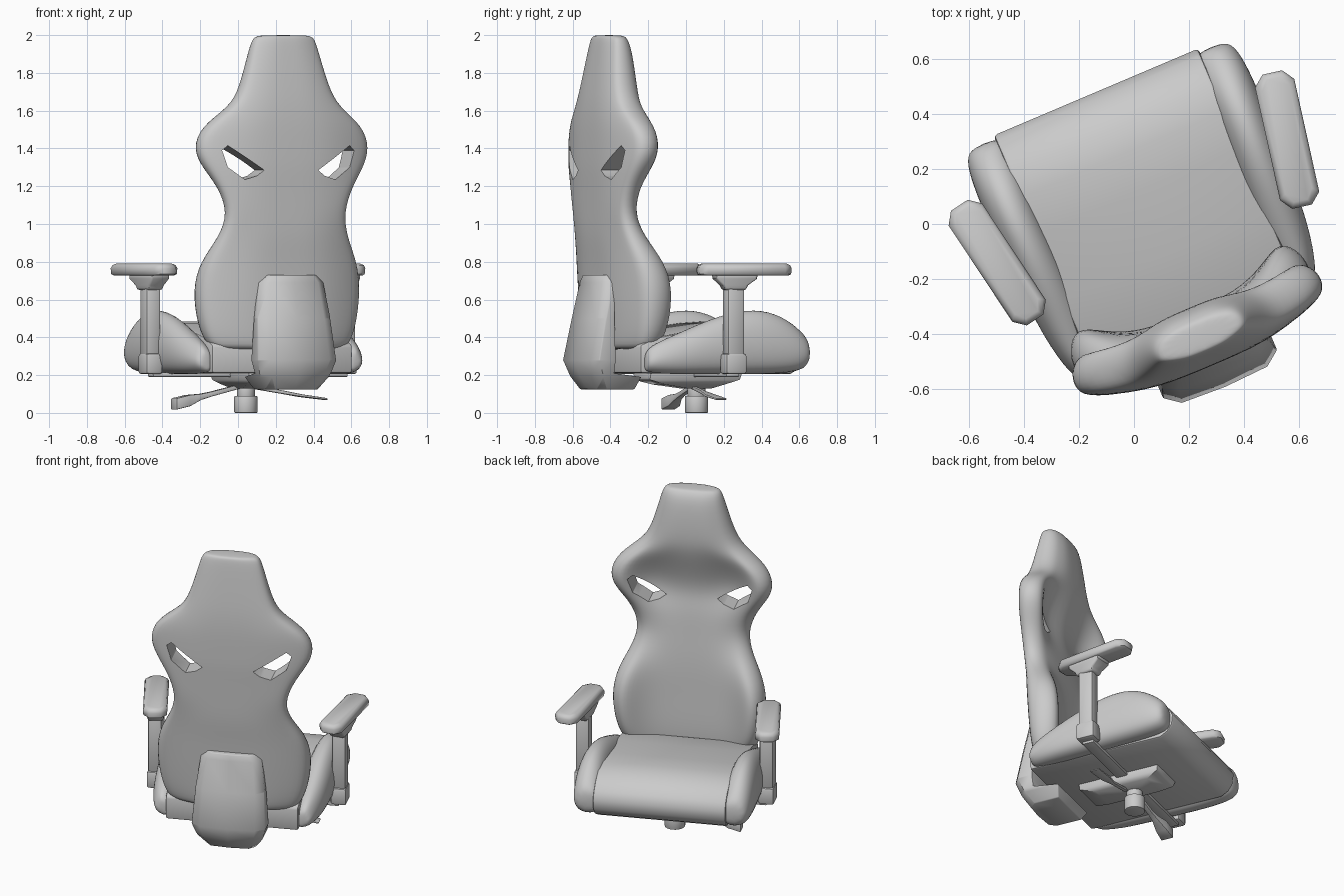
import bpy, bmesh, math
from mathutils import Matrix, Vector

if "Cube" in bpy.data.objects:
    bpy.data.objects.remove(bpy.data.objects["Cube"])

# chair is modelled facing +y around x = 0, then turned into place
PLACE = Matrix.Rotation(math.radians(23), 4, 'Z') @ Matrix.Translation((0.06, 0, 0))


def finish(name, bm, subsurf=0, bevel=0, angle=40, cutters=()):
    bmesh.ops.recalc_face_normals(bm, faces=bm.faces)
    me = bpy.data.meshes.new(name)
    bm.to_mesh(me)
    bm.free()
    ob = bpy.data.objects.new(name, me)
    bpy.context.collection.objects.link(ob)
    bpy.ops.object.select_all(action='DESELECT')
    ob.select_set(True)
    bpy.context.view_layer.objects.active = ob
    if subsurf:
        ob.modifiers.new("smooth", 'SUBSURF').levels = subsurf
    if bevel:
        m = ob.modifiers.new("bevel", 'BEVEL')
        m.width, m.segments, m.angle_limit = bevel, 2, math.radians(50)
    for c in cutters:
        m = ob.modifiers.new("cut", 'BOOLEAN')
        m.operation, m.object, m.solver = 'DIFFERENCE', c, 'EXACT'
    for m in list(ob.modifiers):
        bpy.ops.object.modifier_apply(modifier=m.name)
    bpy.ops.object.shade_smooth_by_angle(angle=math.radians(angle))
    return ob


def loft(rings):
    bm = bmesh.new()
    vs = [[bm.verts.new(p) for p in r] for r in rings]
    n = len(rings[0])
    for a, b in zip(vs, vs[1:]):
        for i in range(n):
            j = (i + 1) % n
            bm.faces.new((a[i], a[j], b[j], b[i]))
    bm.faces.new(vs[0][::-1])
    bm.faces.new(vs[-1])
    return bm


def box(x0, x1, y0, y1, z0, z1):
    return loft([[(x0, y0, z), (x1, y0, z), (x1, y1, z), (x0, y1, z)] for z in (z0, z1)])


def symmetric(half):
    # half outline runs from centre to centre on the +x side
    return half + [(-x, y) for x, y in half[-2:0:-1]]


# eye-shaped openings in the backrest
EYE = [(.155, 1.285), (.35, 1.415), (.38, 1.39), (.35, 1.30), (.26, 1.235), (.195, 1.255)]
cutters = []
for s, side in ((1, "right"), (-1, "left")):
    c = finish("opening_cutter_" + side, loft([[(s * x, y, z) for x, z in EYE] for y in (-1, 0)]))
    c.hide_render = True
    cutters.append(c)

# backrest: height, half width, back centre, back edge, wing front, front centre
BACK = [
    (.335, .34, -.50, -.46, -.35, -.38), (.35, .40, -.52, -.47, -.31, -.375),
    (.46, .45, -.53, -.475, -.27, -.37), (.65, .475, -.545, -.48, -.25, -.38),
    (.80, .445, -.555, -.50, -.29, -.385), (.93, .365, -.57, -.535, -.385, -.395),
    (1.06, .33, -.575, -.56, -.44, -.41), (1.2, .385, -.58, -.555, -.42, -.42),
    (1.3, .46, -.585, -.54, -.37, -.43), (1.4, .505, -.585, -.525, -.34, -.415),
    (1.52, .46, -.585, -.535, -.355, -.385),
    (1.62, .31, -.58, -.555, -.395, -.365), (1.72, .25, -.57, -.55, -.40, -.355),
    (1.94, .19, -.54, -.52, -.41, -.375), (1.99, .17, -.53, -.51, -.43, -.41),
    (2.0, .13, -.52, -.505, -.44, -.425)]
# depth of the brow creases beside the centre ridge
CREASE = {1.2: .01, 1.3: .045, 1.4: .06, 1.52: .035}
rings = []
for z, w, vb, ve, vt, vf in BACK:
    k = CREASE.get(z, 0)
    half = [(0, vf), (.42 * w, vf - k), (.68 * w, (vf + vt) / 2 - .6 * k), (.86 * w, vt),
            (w, .65 * vt + .35 * ve), (w, .2 * vt + .8 * ve), (.85 * w, ve), (.45 * w, vb), (0, vb)]
    rings.append([(x, y, z) for x, y in symmetric(half)])
finish("backrest", loft(rings), subsurf=2, cutters=cutters)
for c in cutters:
    bpy.data.objects.remove(c)

# rear cover over the joint of backrest and seat
rings = []
for z, w, vb, vf in [(.125, .15, -.6, -.39), (.19, .195, -.64, -.37), (.21, .205, -.648, -.53),
                     (.28, .225, -.675, -.53), (.5, .21, -.63, -.53), (.69, .185, -.592, -.52),
                     (.73, .15, -.585, -.52)]:
    half = [(0, vf), (w, vf), (w, vb + .05), (.75 * w, vb + .008), (0, vb)]
    rings.append([(x + .015, y, z) for x, y in symmetric(half)])
finish("rear_cover", loft(rings), bevel=.005)

# seat cushion side profile
SEAT = [(-.46, .21), (-.46, .36), (-.36, .40), (-.15, .44), (.1, .475), (.25, .485), (.35, .47), (.42, .435),
        (.47, .39), (.496, .34), (.49, .28), (.46, .235), (.41, .207)]
finish("seat_cushion", loft([[(x, y, z) for y, z in SEAT] for x in (-.405, .405)]), bevel=.015)

# side bolsters: y, inner x, outer x, bottom, top
BOLSTER = [(-.44, .40, .46, .23, .31), (-.42, .38, .49, .21, .36), (-.25, .35, .53, .2, .43),
           (-.02, .35, .54, .2, .53), (.18, .36, .55, .2, .565), (.33, .36, .55, .205, .525),
           (.44, .37, .54, .22, .44), (.485, .38, .51, .255, .385)]
for s, side in ((1, "right"), (-1, "left")):
    rings = []
    for y, a, b, z0, z1 in BOLSTER:
        h = z1 - z0
        sec = [(a, z0), (b - .05, z0), (b - .01, z0 + .2 * h), (b, z0 + .5 * h), (b - .02, z0 + .82 * h),
               (.4 * a + .6 * b, z1), (.75 * a + .25 * b, z1 - .06 * h), (a, z0 + .7 * h)]
        rings.append([(s * x, y, z) for x, z in sec])
    finish("bolster_" + side, loft(rings), subsurf=2)

    # armrest: foot, post, flared holder, splayed pad
    px, py = s * .56, .01
    finish("arm_foot_" + side, box(px - .048, px + .048, py - .06, py + .06, .205, .315), bevel=.015)
    finish("arm_post_" + side, box(px - .042, px + .042, py - .048, py + .048, .3, .68), bevel=.015)
    turn = Matrix.Translation((s * .573, .065, 0)) @ Matrix.Rotation(math.radians(-10.5 * s), 4, 'Z')
    rings = []
    for z, w, l, off in [(.65, .045, .058, -.055), (.675, .05, .068, -.055),
                         (.71, .058, .11, -.05), (.74, .058, .115, -.05)]:
        rings.append([turn @ Vector((i * w, off + j * l, z)) for i, j in ((-1, -1), (1, -1), (1, 1), (-1, 1))])
    finish("arm_holder_" + side, loft(rings), bevel=.012)
    rings = []
    for z, w, l in [(.727, .06, .235), (.735, .07, .248), (.765, .073, .25), (.782, .066, .242), (.79, .05, .228)]:
        c, d = .5 * w, .16 * l
        oct_ = [(-c, -l), (c, -l), (w, d - l), (w, l - d), (c, l), (-c, l), (-w, l - d), (-w, d - l)]
        rings.append([turn @ Vector((x, y, z)) for x, y in oct_])
    finish("arm_pad_" + side, loft(rings), angle=48)
    # bracket from the foot to the mechanism
    finish("arm_bracket_" + side, box(min(0, px), max(0, px), -.03, .045, .19, .215), bevel=.006)

# under-seat mechanism
MECH = [(.13, .055, -.04, .1), (.15, .085, -.18, .16), (.175, .11, -.28, .24), (.21, .12, -.28, .25)]
finish("tilt_mechanism", loft([[(-w, a, z), (w, a, z), (w, b, z), (-w, b, z)] for z, w, a, b in MECH]), bevel=.008)
for name, r, z0, z1 in (("gas_lift_socket", .062, 0, .09), ("gas_lift_collar", .048, .08, .15)):
    ring = [(r * math.cos(k * math.pi / 12), .035 + r * math.sin(k * math.pi / 12)) for k in range(24)]
    finish(name, loft([[(x, y, z) for x, y in ring] for z in (z0, z1)]), bevel=.005)


# levers: x, y, z, half width, half height
def lever(name, stations):
    finish(name, loft([[(x, y - w, z - h), (x, y + w, z - h), (x, y + w, z + h), (x, y - w, z + h)]
                       for x, y, z, w, h in stations]), bevel=.005)


lever("tilt_lever", [(-.04, .03, .14, .014, .012), (-.2, .035, .10, .016, .013), (-.26, .04, .085, .02, .016),
                     (-.33, .045, .065, .035, .03), (-.41, .045, .047, .04, .03)])
lever("height_lever", [(.04, .0, .135, .012, .01), (.2, -.01, .108, .013, .009),
                       (.29, -.01, .092, .03, .007), (.44, -.01, .073, .032, .005)])

for ob in bpy.data.objects:
    ob.data.transform(PLACE)
